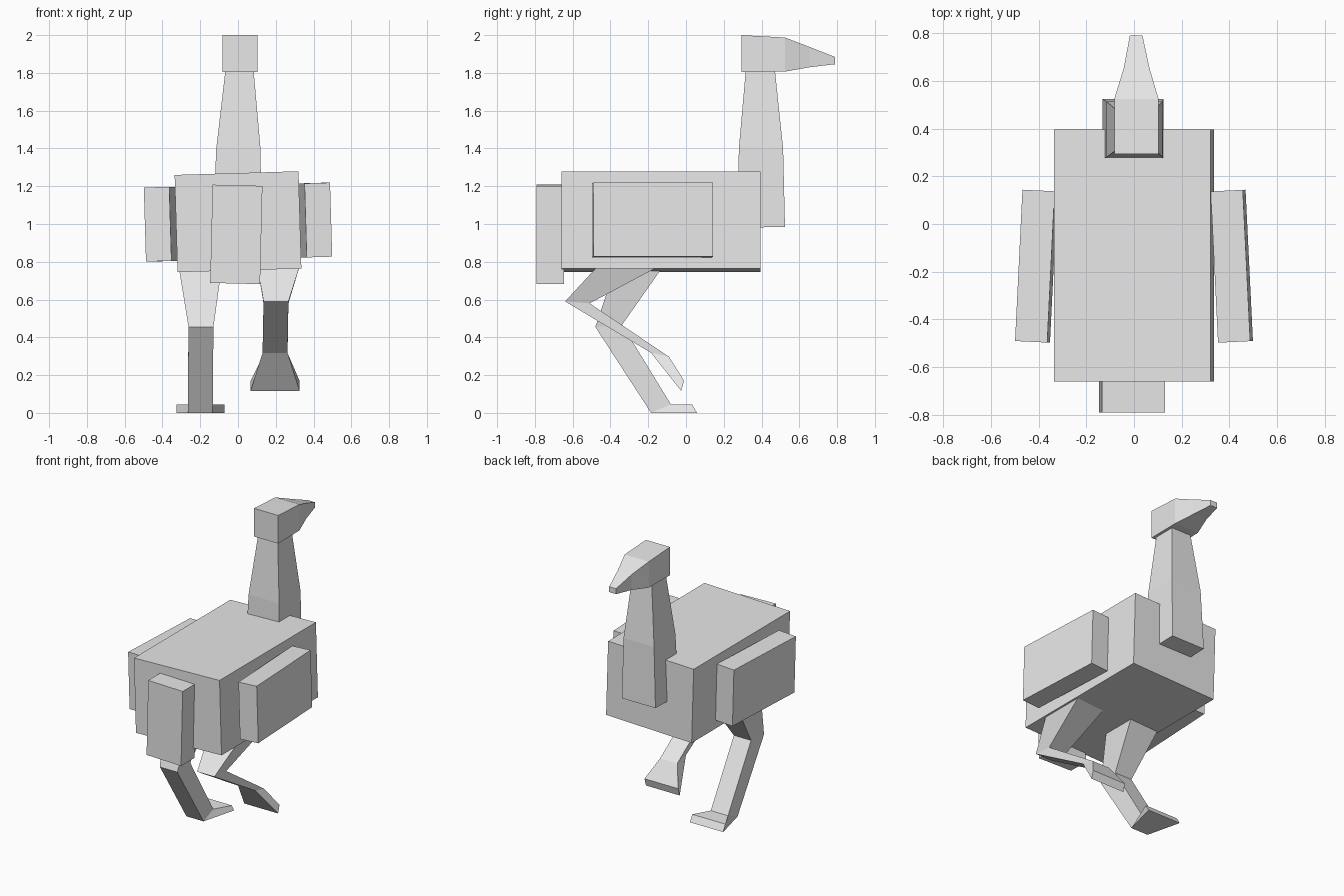
import bpy
import bmesh
from math import radians

cube = bpy.data.objects.get("Cube")
if cube:
    bpy.data.objects.remove(cube, do_unlink=True)

# Single plain grey material
grey = bpy.data.materials.new("plain grey")
grey.use_nodes = True
grey.diffuse_color = (0.8, 0.8, 0.8, 1)
grey.node_tree.nodes["Principled BSDF"].inputs["Base Color"].default_value = (0.8, 0.8, 0.8, 1)


def add_object(name, bm):
    bmesh.ops.recalc_face_normals(bm, faces=bm.faces)
    mesh = bpy.data.meshes.new(name)
    bm.to_mesh(mesh)
    bm.free()
    mesh.materials.append(grey)
    obj = bpy.data.objects.new(name, mesh)
    bpy.context.collection.objects.link(obj)
    return obj


def box(name, size, centre, roll=0, yaw=0):
    bm = bmesh.new()
    bmesh.ops.create_cube(bm, size=1)
    bmesh.ops.scale(bm, vec=size, verts=bm.verts)
    obj = add_object(name, bm)
    obj.location = centre
    obj.rotation_euler = (0, radians(roll), radians(yaw))
    return obj


def loft(name, sections):
    """Each section: x middle, x width, then the (y, z) of its two edges."""
    bm = bmesh.new()
    rings = []
    for x, width, a, b in sections:
        l, r = x - width / 2, x + width / 2
        rings.append([bm.verts.new(p) for p in ((l, *a), (r, *a), (r, *b), (l, *b))])
    for low, high in zip(rings, rings[1:]):
        for i in range(4):
            j = (i + 1) % 4
            bm.faces.new((low[i], low[j], high[j], high[i]))
    bm.faces.new(rings[0])
    bm.faces.new(rings[-1])
    return add_object(name, bm)


# Body, tail and wings
box("body", (0.656, 1.055, 0.515), (0, -0.132, 1.012), roll=-1.7)
box("tail", (0.264, 0.145, 0.52), (-0.009, -0.718, 0.945), roll=1.4)
for name, side in (("left_wing", 1), ("right_wing", -1)):
    box(name, (0.135, 0.635, 0.392), (side * 0.41, -0.177, 1.01 + side * 0.011),
        roll=-1.7, yaw=side * 2.8)

# Neck, tapering upwards
loft("neck", [
    (-0.004, 0.257, (0.27, 0.98), (0.524, 0.985)),
    (0.002, 0.234, (0.28, 1.4), (0.514, 1.4)),
    (0.008, 0.148, (0.317, 1.82), (0.47, 1.82)),
])

# Head with a narrowing beak
loft("head", [
    (0.01, 0.185, (0.293, 1.805), (0.293, 2.0)),
    (0.01, 0.185, (0.525, 1.807), (0.525, 1.987)),
    (0.011, 0.107, (0.655, 1.83), (0.655, 1.937)),
    (0.009, 0.053, (0.79, 1.846), (0.79, 1.884)),
])

# Legs: hip, knee, ankle, toe
loft("right_leg", [
    (-0.2, 0.23, (-0.37, 0.78), (-0.118, 0.78)),
    (-0.196, 0.132, (-0.48, 0.455), (-0.338, 0.467)),
    (-0.2, 0.132, (-0.185, 0.0), (-0.08, 0.045)),
    (-0.198, 0.255, (0.058, 0.0), (0.032, 0.045)),
])
loft("left_leg", [
    (0.215, 0.225, (-0.465, 0.78), (-0.135, 0.78)),
    (0.201, 0.132, (-0.64, 0.59), (-0.51, 0.58)),
    (0.196, 0.132, (-0.185, 0.318), (-0.09, 0.297)),
    (0.196, 0.259, (-0.026, 0.117), (-0.01, 0.17)),
])
